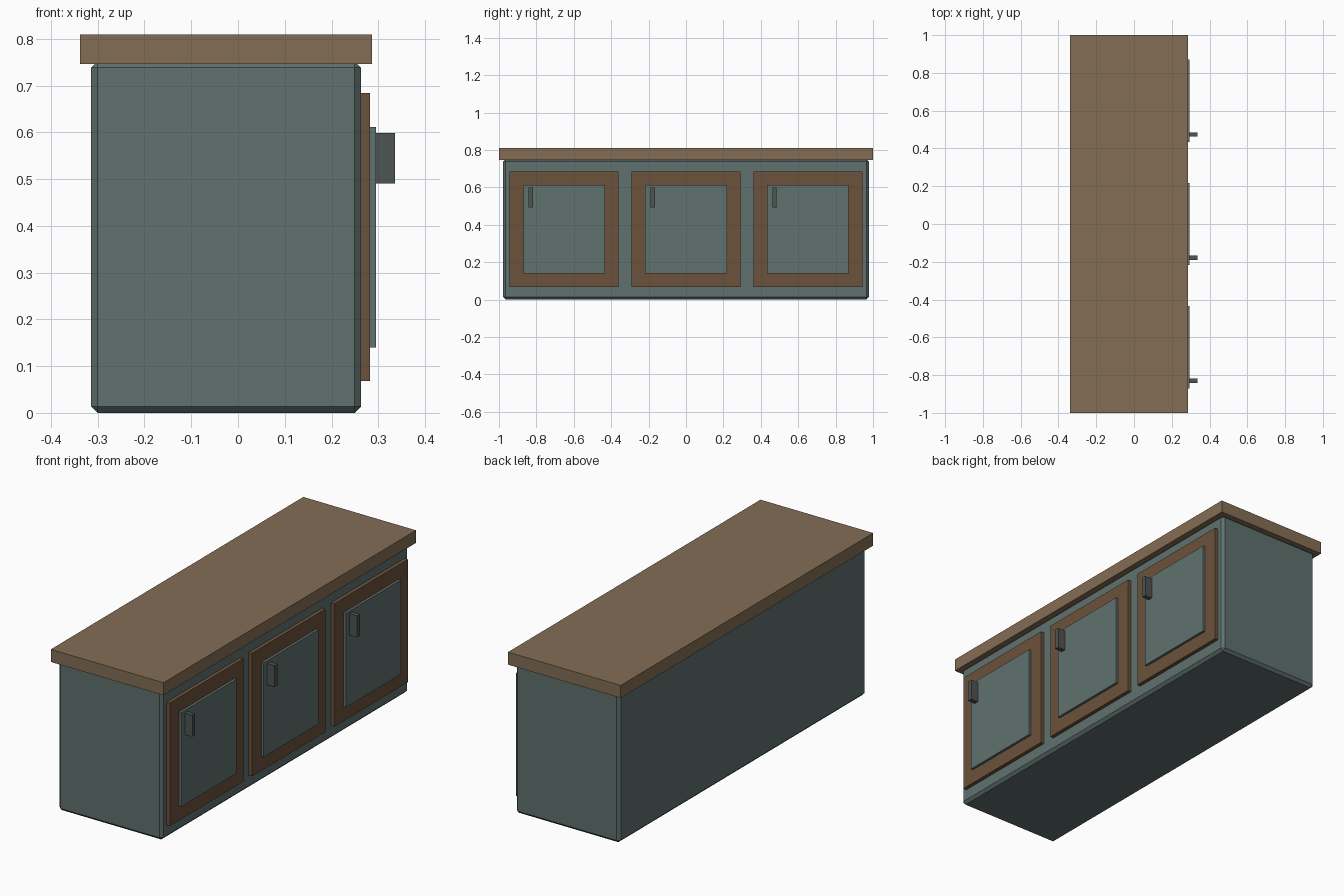
import bpy
import bmesh
from mathutils import Vector

if "Cube" in bpy.data.objects:
    bpy.data.objects.remove(bpy.data.objects["Cube"])


def material(name, rgb):
    mat = bpy.data.materials.new(name)
    mat.diffuse_color = (*rgb, 1)
    mat.use_nodes = True
    mat.node_tree.nodes["Principled BSDF"].inputs["Base Color"].default_value = mat.diffuse_color
    return mat


def box(name, low, high, mat, bevel=0):
    low, high = Vector(low), Vector(high)
    mesh = bpy.data.meshes.new(name)
    bm = bmesh.new()
    bmesh.ops.create_cube(bm, size=1)
    bmesh.ops.scale(bm, vec=high - low, verts=bm.verts)
    bm.to_mesh(mesh)
    bm.free()
    obj = bpy.data.objects.new(name, mesh)
    obj.location = (low + high) / 2
    bpy.context.collection.objects.link(obj)
    mesh.materials.append(mat)
    if bevel:
        mod = obj.modifiers.new("chamfer", "BEVEL")
        mod.width = bevel
        mod.segments = 1
    return obj


paint = material("green_grey_paint", (0.115, 0.165, 0.157))
wood = material("counter_wood", (0.23, 0.155, 0.09))
dark_wood = material("frame_wood", (0.15, 0.085, 0.045))
metal = material("handle_metal", (0.075, 0.09, 0.085))

# Chamfered carcass and overhanging worktop
box("cabinet_body", (-0.314, -0.978, 0), (0.263, 0.978, 0.752), paint, 0.0135)
box("worktop", (-0.338, -1, 0.746), (0.287, 1, 0.809), wood)

# Three doors along the +x side: frame slab, raised panel, handle
for i in range(3):
    y = (i - 1) * 0.652
    n = i + 1
    box(f"door_frame_{n}", (0.25, y - 0.291, 0.068), (0.282, y + 0.291, 0.684), dark_wood)
    box(f"door_panel_{n}", (0.27, y - 0.218, 0.14), (0.295, y + 0.218, 0.612), paint)
    box(f"door_handle_{n}", (0.29, y - 0.190, 0.491), (0.336, y - 0.167, 0.599), metal)
